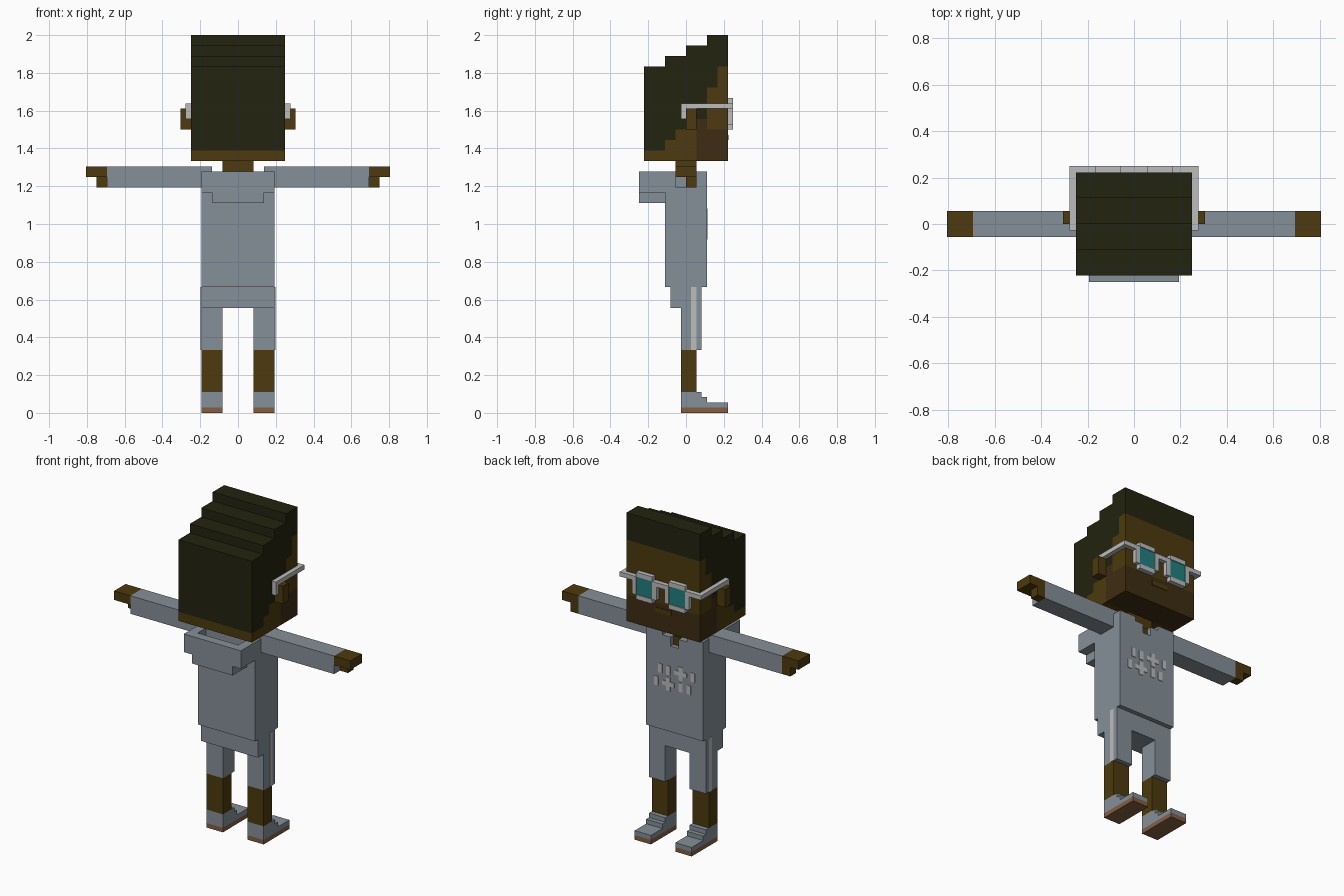
import bpy, bmesh

if "Cube" in bpy.data.objects:
    bpy.data.objects.remove(bpy.data.objects["Cube"])

U = 1 / 36  # one block


def material(name, rgb):
    lin = [(c / 255 / 12.92) if c < 10 else ((c / 255 + 0.055) / 1.055) ** 2.4 for c in rgb]
    m = bpy.data.materials.new(name)
    m.diffuse_color = (*lin, 1)
    m.use_nodes = True
    m.node_tree.nodes["Principled BSDF"].inputs["Base Color"].default_value = m.diffuse_color
    return m


SKIN = material("brown skin", (77, 58, 14))
BEARD = material("dark beard", (62, 44, 19))
HAIR = material("black hair", (35, 35, 16))
CLOTH = material("blue grey cloth", (134, 144, 152))
WHITE = material("light grey", (188, 188, 188))
TEAL = material("teal lens", (32, 128, 128))
SOLE = material("tan sole", (132, 95, 67))


def finish(name, bm, mat):
    bmesh.ops.recalc_face_normals(bm, faces=bm.faces)
    bmesh.ops.scale(bm, vec=(U, U, U), verts=bm.verts)
    me = bpy.data.meshes.new(name)
    bm.to_mesh(me)
    bm.free()
    me.materials.append(mat)
    ob = bpy.data.objects.new(name, me)
    bpy.context.collection.objects.link(ob)
    return ob


def boxes(name, mat, *spans, both=False):
    """Join blocks given as (x0, x1, y0, y1, z0, z1); both adds the mirrored side."""
    bm = bmesh.new()
    spans = list(spans)
    if both:
        spans += [(-s[1], -s[0], *s[2:]) for s in spans]
    for x0, x1, y0, y1, z0, z1 in spans:
        vs = bmesh.ops.create_cube(bm, size=1)["verts"]
        for v in vs:
            v.co = (x1 if v.co.x > 0 else x0, y1 if v.co.y > 0 else y0, z1 if v.co.z > 0 else z0)
    return finish(name, bm, mat)


def extrude_side(name, mat, x0, x1, profile):
    """Extrude a (y, z) outline from x0 to x1."""
    bm = bmesh.new()
    face = bm.faces.new([bm.verts.new((x0, y, z)) for y, z in profile])
    new = bmesh.ops.extrude_face_region(bm, geom=[face])["geom"]
    bmesh.ops.translate(bm, vec=(x1 - x0, 0, 0),
                        verts=[g for g in new if isinstance(g, bmesh.types.BMVert)])
    return finish(name, bm, mat)


# Head: stepped hair, skin and beard fit together as side outlines
hair_line = [(-8, 50), (-4, 50), (-4, 52), (-2, 52), (-2, 54), (0, 54), (0, 56),
             (4, 56), (4, 62), (6, 62), (6, 66), (8, 66)]
hair_top = [(8, 72), (4, 72), (4, 70), (0, 70), (0, 68), (-4, 68), (-4, 66), (-8, 66)]
extrude_side("hair", HAIR, -9, 9, hair_line + hair_top)
beard_line = [(8, 54), (4, 54), (4, 56), (2, 56), (2, 48)]
extrude_side("head", SKIN, -9, 9, hair_line + beard_line + [(-8, 48)])
extrude_side("beard", BEARD, -9, 9, beard_line + [(8, 48)])
boxes("mouth", SKIN, (-2, 2, 8, 8.1, 52, 53))
boxes("ears", SKIN, (9, 11, 0, 2, 54, 58), both=True)
boxes("neck", SKIN, (-3, 3, -2, 2, 43, 48), (-1, 1, 2, 3, 43, 45))

# Glasses
boxes("glasses_frame", WHITE,
      (2, 6, 8, 9, 59, 60), (2, 6, 8, 9, 54, 55),
      (1, 2, 8, 9, 55, 59), (6, 7, 8, 9, 55, 59),
      (7, 10, 8, 9, 58, 59), (0, 1, 8, 9, 58, 59),
      (9, 10, -1, 8, 58, 59), (9, 10, -1, 0, 56, 58), both=True)
boxes("lenses", TEAL, (2, 6, 8, 8.8, 55, 59), both=True)

# Hooded top with a stepped neck opening
boxes("torso", CLOTH, (-7, 7, -4, 4, 24, 43), (-7, 7, -4, -2, 43, 46),
      (-7, -3, -2, 4, 43, 46), (3, 7, -2, 4, 43, 46),
      (-3, -1, 2, 4, 43, 45), (1, 3, 2, 4, 43, 45))
boxes("hood", CLOTH, (-5, 5, -9, -4, 40, 42), (-7, 7, -9, -4, 42, 44),
      (-7, 7, -9, -7, 44, 46), (-7, -5, -7, -4, 44, 46), (5, 7, -7, -4, 44, 46))
boxes("sleeves", CLOTH, (7, 25, -2, 2, 43, 47), (5, 7, -2, 2, 46, 47), both=True)
boxes("hands", SKIN, (25, 29, -2, 2, 45, 47), (25, 27, 0, 2, 43, 45), both=True)

# Chest pattern: dashes and crosses, the lower row is the upper one turned half round
marks = []
for s in (1, -1):
    zc = 36 + 1.5 * s
    for x in (3.5, 1.5, -4.5):
        marks.append((s * x - .5, s * x + .5, 4, 4.12, zc - 1, zc + 1))
    xc = -1.5 * s
    marks.append((xc - .5, xc + .5, 4, 4.12, zc - 1.5, zc + 1.5))
    for side in (-1, 1):
        marks.append((xc + side - .5, xc + side + .5, 4, 4.12, zc - .5, zc + .5))
boxes("chest_pattern", WHITE, *marks)

# Shorts and side stripes
boxes("shorts", CLOTH, (-7, 7, -3, 3, 20, 24), (3, 7, -1, 3, 12, 20), (-7, -3, -1, 3, 12, 20))
boxes("shorts_stripes", WHITE, (7, 7.1, 1, 2, 12, 24), both=True)

# Legs and shoes
boxes("legs", SKIN, (3, 7, -1, 2, 4, 12), both=True)
boxes("soles", SOLE, (3, 7, -1, 8, 0, 1), both=True)
for side, x0 in (("left", -7), ("right", 3)):
    extrude_side(side + "_shoe", CLOTH, x0, x0 + 4,
                 [(-1, 1), (8, 1), (8, 2), (4, 2), (4, 3), (3, 3), (3, 4), (-1, 4)])
